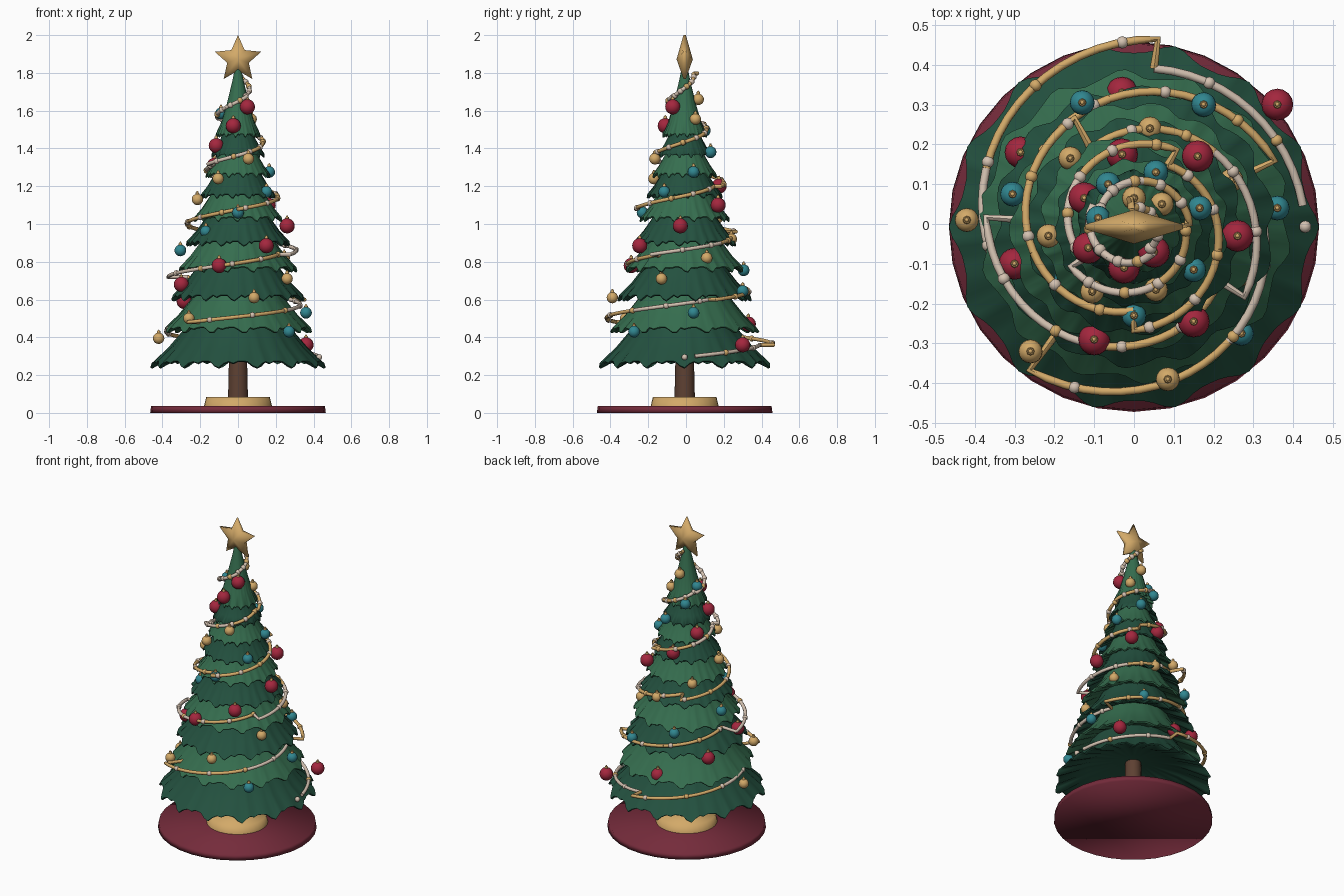
import bpy, bmesh, math
from mathutils import Matrix, Vector

if "Cube" in bpy.data.objects:
    bpy.data.objects.remove(bpy.data.objects["Cube"])

CY = -0.007  # tree axis offset


def mat(name, rgb):
    m = bpy.data.materials.new(name)
    m.diffuse_color = (*rgb, 1)
    m.use_nodes = True
    m.node_tree.nodes["Principled BSDF"].inputs["Base Color"].default_value = m.diffuse_color
    return m


LIGHT = mat("light green", (0.036, 0.155, 0.078))
DARK = mat("dark green", (0.017, 0.082, 0.05))
MAROON = mat("maroon", (0.175, 0.024, 0.043))
GOLD = mat("gold", (0.65, 0.4, 0.14))
RED = mat("red", (0.37, 0.02, 0.048))
TEAL = mat("teal", (0.03, 0.24, 0.28))
CREAM = mat("cream", (0.66, 0.54, 0.44))
BROWN = mat("brown", (0.11, 0.052, 0.032))


def smooth(ob, angle):
    bpy.ops.object.select_all(action='DESELECT')
    ob.select_set(True)
    bpy.context.view_layer.objects.active = ob
    if angle:
        bpy.ops.object.shade_smooth_by_angle(angle=math.radians(angle))


def finish(bm, name, material, angle=40):
    bmesh.ops.recalc_face_normals(bm, faces=bm.faces)
    me = bpy.data.meshes.new(name)
    bm.to_mesh(me)
    bm.free()
    ob = bpy.data.objects.new(name, me)
    bpy.context.collection.objects.link(ob)
    me.materials.append(material)
    smooth(ob, angle)
    return ob


def cone(bm, r1, r2, z0, z1, x=0, y=CY, seg=32):
    bmesh.ops.create_cone(bm, cap_ends=True, segments=seg, radius1=r1, radius2=r2,
                          depth=z1 - z0, matrix=Matrix.Translation((x, y, (z0 + z1) / 2)))


def ball(bm, p, r, u=14, v=9):
    bmesh.ops.create_uvsphere(bm, u_segments=u, v_segments=v, radius=r,
                              matrix=Matrix.Translation(p))


# Round base, collar and trunk
for name, material, size, seg in (
        ("base_disc", MAROON, (0.465, 0.46, 0, 0.036), 32),
        ("trunk_collar", GOLD, (0.18, 0.168, 0.036, 0.085), 32),
        ("trunk", BROWN, (0.054, 0.044, 0.08, 0.5), 14)):
    bm = bmesh.new()
    cone(bm, *size, seg=seg)
    finish(bm, name, material, 100 if seg == 32 else 40)


# Branch tiers: wavy skirts with a drooping, toothed rim and a hollow underside
def tier(i, zb, R, profile):
    lobes, n = 14, 112
    bm = bmesh.new()
    rings = []
    for r, h, w in profile:
        ring = []
        for j in range(n):
            a = 2 * math.pi * j / n
            ph = lobes * a + i * 1.9
            wave = math.cos(ph) + 0.2 * math.cos(2 * ph + i) * w
            tooth = max(0.0, math.cos(ph)) ** 3 + 0.4 * max(0.0, math.cos(2 * ph + 2)) ** 2
            rr = r * R * (0.97 + 0.03 * wave * w)
            dz = -0.035 * tooth * w * w * (0.4 + R * 1.3)
            ring.append(bm.verts.new((rr * math.cos(a), CY + rr * math.sin(a),
                                      zb + 0.03 + h + dz)))
        rings.append(ring)
    for lo, hi in zip(rings, rings[1:]):
        for j in range(n):
            k = (j + 1) % n
            bm.faces.new((lo[j], lo[k], hi[k], hi[j]))
    bm.faces.new(rings[0])
    bm.faces.new(rings[-1])
    finish(bm, f"branch_tier_{i + 1}", LIGHT if i % 2 else DARK, 60)


HEIGHTS = [.245, .425, .595, .745, .88, 1.01, 1.13, 1.24, 1.345, 1.45]
RADII = [.462, .395, .356, .316, .276, .238, .202, .172, .144, .12]
for i, (zb, R) in enumerate(zip(HEIGHTS, RADII)):
    s = (R / 0.46) ** 0.6
    if i < 9:
        prof = [(.2, .11 * s, 0), (.6, .06 * s, .4), (.98, -.006, 1), (1, 0, 1),
                (.82, .072 * s, .6), (.65, .16 * s, .35), (.4, .36 * s, .1)]
    else:
        prof = [(.2, .03, 0), (.98, -.004, 1), (1, 0, 1), (.72, .07, .6),
                (.5, .16, .3), (.25, .28, .1), (.1, .37, 0)]
    tier(i, zb, R, prof)

# Soft five-pointed star, thickest in the middle
bm = bmesh.new()
zc = 1.872
sides = []
for side in (-1, 1):
    rim = []
    for j in range(10):
        a = math.pi / 2 + j * math.pi / 5
        r, t = (0.06, 0.014) if j % 2 else (0.129, 0.006)
        rim.append(bm.verts.new((r * math.cos(a), CY + side * t, zc + r * math.sin(a))))
    mid = bm.verts.new((0, CY + side * 0.043, zc))
    for j in range(10):
        bm.faces.new((mid, rim[j], rim[(j + 1) % 10]))
    sides.append(rim)
for j in range(10):
    k = (j + 1) % 10
    bm.faces.new((sides[0][j], sides[0][k], sides[1][k], sides[1][j]))
finish(bm, "top_star", GOLD, 75)

# Spiral garland: the radius shrinks along each step, then jumps out again
STEP, FIRST, END = 0.42, 0.23, 5.28
STEP_RADII = [.455, .475, .445, .39, .372, .328, .31, .26, .22, .187, .14, .118, .068]
# colour of the two halves of each step: g gold, c cream
COLOURS = "gc gc gc gg cg cg gg gg gc cg gc cc cg gc".split()


def garland(t, k=None):
    if k is None:
        k = math.floor((t - FIRST) / STEP + 1e-6)
    f = (t - FIRST) / STEP - k
    shrink = 0.12 if k < 0 else 0.32
    r = max(0.035, STEP_RADII[min(k + 1, 12)] * (1 - shrink * f))
    a = 2 * math.pi * t
    return Vector((r * math.cos(a), CY + r * math.sin(a), 0.295 + 0.285 * t))


strands = {"g": [], "c": []}
for k in range(-1, 13):
    for half in (0, 1):
        t0 = FIRST + STEP * (k + half / 2)
        t1 = min(t0 + STEP / 2, END)
        if t1 <= 0.03 or t0 >= END:
            continue
        t0 = max(t0, 0)
        pts = [garland(t0 + (t1 - t0) * q / 12, k) for q in range(13)]
        if half == 0 and k >= 0:
            pts.insert(0, garland(t0, k - 1))
        strands[COLOURS[k + 1][half]].append(pts)
for key, name, material in (("g", "gold_garland", GOLD), ("c", "cream_garland", CREAM)):
    cu = bpy.data.curves.new(name, 'CURVE')
    cu.dimensions = '3D'
    cu.bevel_depth = 0.0105
    cu.bevel_resolution = 2
    cu.use_fill_caps = True
    for pts in strands[key]:
        sp = cu.splines.new('POLY')
        sp.points.add(len(pts) - 1)
        for q, p in zip(sp.points, pts):
            q.co = (*p, 1)
    cu.materials.append(material)
    ob = bpy.data.objects.new(name, cu)
    bpy.context.collection.objects.link(ob)
    smooth(ob, 0)
    bpy.ops.object.convert(target='MESH')
    smooth(bpy.context.view_layer.objects.active, 50)

# Beads threaded on the garland, every third one gold
for gold, name, material in ((False, "cream_beads", CREAM), (True, "gold_beads", GOLD)):
    bm = bmesh.new()
    for j in range(61):
        if (j % 3 == 1) == gold:
            ball(bm, garland(j * 0.0867), 0.016, 10, 7)
    finish(bm, name, material, 60)

# Hanging baubles with small gold caps
BAUBLES = {
    "red_baubles": (RED, 0.04, [
        (.36, .30, .36), (.26, -.03, .99), (.16, .17, 1.1), (.15, -.245, .885),
        (-.10, -.29, .78), (-.30, -.10, .68), (-.285, .18, .59), (-.125, .065, 1.31),
        (-.025, -.11, 1.52), (.05, -.07, 1.62), (-.115, -.06, 1.415),
        (-.03, .175, 1.2), (-.03, .33, .47)]),
    "gold_baubles": (GOLD, 0.03, [
        (-.42, .01, .395), (-.26, -.32, .5), (.085, -.39, .61), (-.215, -.03, 1.13),
        (-.105, -.17, 1.24), (.055, -.165, 1.345), (-.16, .165, 1.03), (.04, .24, .92),
        (0, .065, 1.66), (.07, .05, 1.555), (.245, .11, .82), (.26, -.13, .71)]),
    "teal_baubles": (TEAL, 0.031, [
        (.175, .30, .645), (-.13, .305, .755), (.36, .04, .53), (.27, -.275, .43),
        (-.305, .075, .86), (.165, .04, 1.275), (.15, -.115, 1.17), (0, -.23, 1.06),
        (-.17, -.14, .96), (.055, .13, 1.38), (-.065, .1, 1.495), (-.09, .015, 1.585)]),
}
caps = bmesh.new()
for name, (material, r, spots) in BAUBLES.items():
    bm = bmesh.new()
    for x, y, z in spots:
        ball(bm, (x, y, z), r, 16, 10)
        cone(caps, 0.0105, 0.0085, z + r - 0.003, z + r + 0.008, x, y, 8)
        ball(caps, (x, y, z + r + 0.01), 0.006, 6, 4)
    finish(bm, name, material, 60)
finish(caps, "bauble_caps", GOLD, 60)
